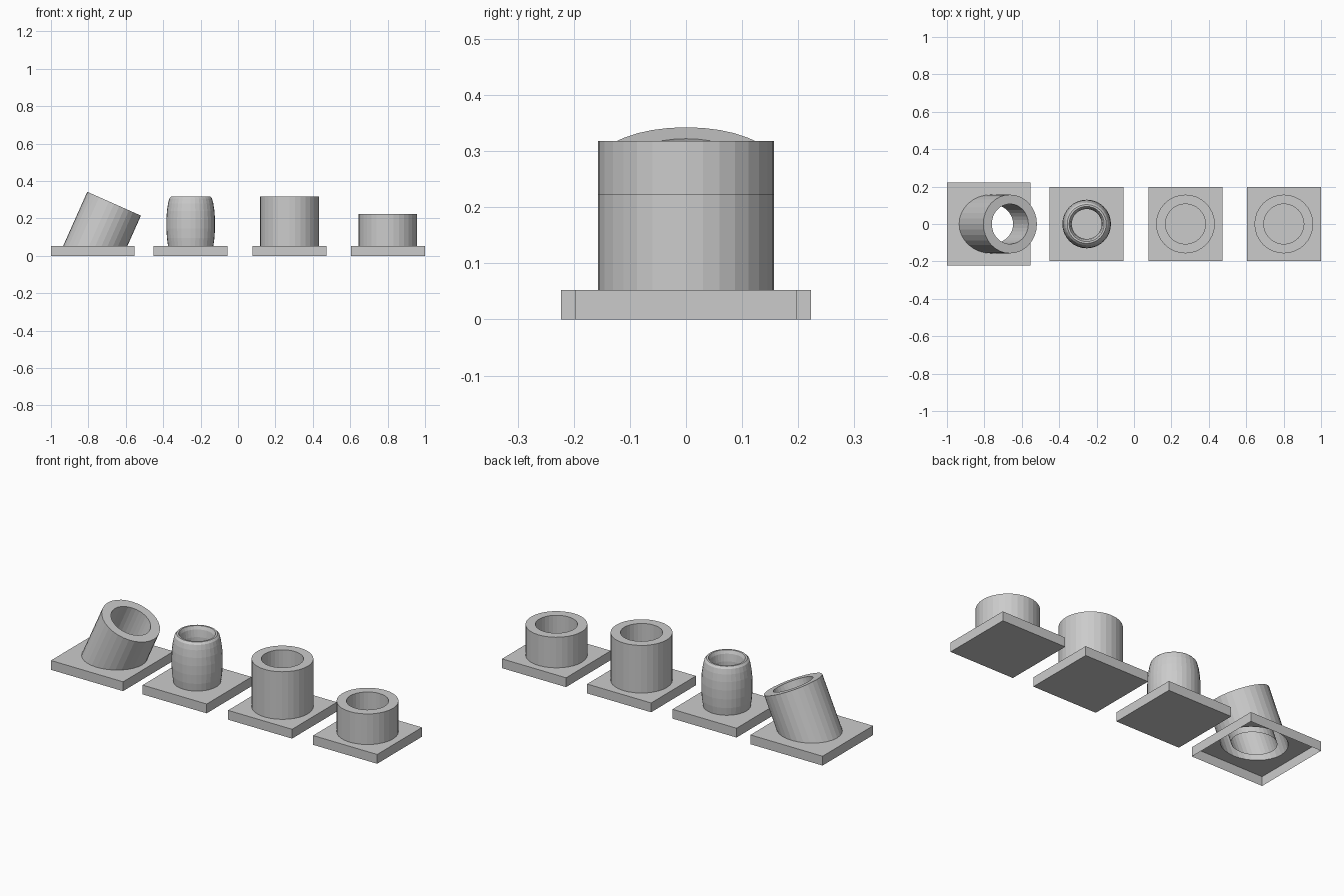
import bpy, math
from mathutils import Vector

if "Cube" in bpy.data.objects:
    bpy.data.objects.remove(bpy.data.objects["Cube"])

SIDES = 32
BASE_H = 0.052
R_OUT, R_IN = 0.157, 0.107


def make_object(name, verts, faces):
    mesh = bpy.data.meshes.new(name)
    mesh.from_pydata([tuple(v) for v in verts], [], faces)
    mesh.update()
    obj = bpy.data.objects.new(name, mesh)
    bpy.context.collection.objects.link(obj)
    return obj


def bridge(a, b, n=SIDES):
    """Quads joining two rings of n vertices starting at indices a and b."""
    return [(a + i, a + (i + 1) % n, b + (i + 1) % n, b + i) for i in range(n)]


def circle(r):
    return [(r * math.cos(2 * math.pi * i / SIDES), r * math.sin(2 * math.pi * i / SIDES))
            for i in range(SIDES)]


def plate(name, x, half):
    bpy.ops.mesh.primitive_cube_add(size=1, location=(x, 0, BASE_H / 2))
    obj = bpy.context.object
    obj.name = name
    obj.scale = (2 * half, 2 * half, BASE_H)


def lathe(name, x, profile):
    """Revolve (radius, height) points around a vertical axis."""
    verts, faces = [], []
    for k, (r, z) in enumerate(profile):
        verts += [(x + cx, cy, z) for cx, cy in circle(r)]
        if k:
            faces += bridge((k - 1) * SIDES, k * SIDES)
    return make_object(name, verts, faces)


# Straight sockets: tall and short
for label, x, top in (("tall", 0.275, 0.318), ("short", 0.801, 0.223)):
    plate(label + "_base", x, 0.198)
    lathe(label + "_tube", x, [(R_OUT, BASE_H), (R_OUT, top), (R_IN, top), (R_IN, BASE_H)])

# Barrel-shaped socket
plate("barrel_base", -0.253, 0.198)
lathe("barrel_tube", -0.253, [
    (0.121, BASE_H), (0.127, 0.095), (0.130, 0.145), (0.130, 0.195), (0.127, 0.24),
    (0.121, 0.28), (0.114, 0.307), (0.104, 0.318), (0.094, 0.318), (0.086, 0.30),
    (0.080, 0.26), (0.080, BASE_H)])

# Tilted socket: tube cut off level at the plate, open right through
tilt = math.radians(24)
axis = Vector((math.sin(tilt), 0, math.cos(tilt)))
across = Vector((math.cos(tilt), 0, -math.sin(tilt)))
top_centre = Vector((-0.6625, 0, 0.2785))


def tilted_rings(r):
    upper = [top_centre + across * cx + Vector((0, cy, 0)) for cx, cy in circle(r)]
    lower = [p - axis * ((p.z - BASE_H) / axis.z) for p in upper]
    return lower, upper


out_low, out_top = tilted_rings(R_OUT)
in_low, in_top = tilted_rings(R_IN)
make_object("tilted_tube", out_low + out_top + in_top + in_low,
            bridge(0, SIDES) + bridge(SIDES, 2 * SIDES) + bridge(2 * SIDES, 3 * SIDES))

# Tilted socket base: hollow underneath, with the tube opening in its top
cx, half = -0.7775, 0.223
rim = []
for i in range(SIDES):
    a = 2 * math.pi * i / SIDES
    c, s = math.cos(a), math.sin(a)
    k = half / max(abs(c), abs(s))
    rim.append(Vector((cx + c * k, s * k, BASE_H)))
skirt = [Vector((p.x, p.y, 0)) for p in rim]
make_object("tilted_base", skirt + rim + out_low,
            bridge(0, SIDES) + bridge(SIDES, 2 * SIDES))
